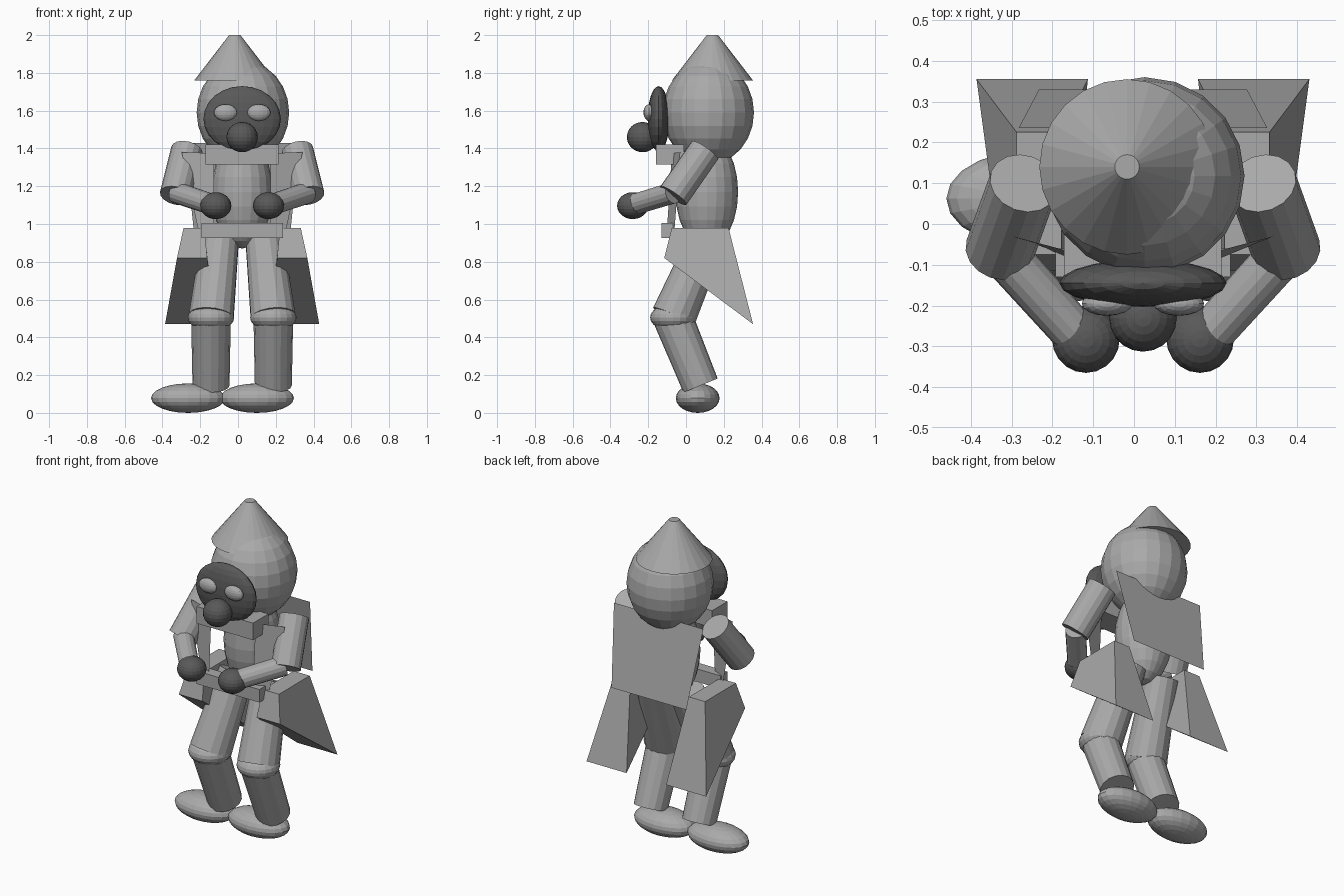
import bpy, bmesh, math
from mathutils import Vector, Matrix

if "Cube" in bpy.data.objects:
    bpy.data.objects.remove(bpy.data.objects["Cube"])

CX = 0.022  # body axis


def material(name, v):
    m = bpy.data.materials.new(name)
    m.diffuse_color = (v, v, v, 1)
    m.use_nodes = True
    m.node_tree.nodes["Principled BSDF"].inputs["Base Color"].default_value = m.diffuse_color
    return m


GREY = material("light_grey", 0.40)
DARK = material("dark_grey", 0.10)


def finish(name, bm, mat):
    me = bpy.data.meshes.new(name)
    bm.to_mesh(me)
    bm.free()
    me.materials.append(mat)
    ob = bpy.data.objects.new(name, me)
    bpy.context.collection.objects.link(ob)
    return ob


def ellipsoid(name, c, r, mat=GREY, seg=20, rings=12):
    bm = bmesh.new()
    bmesh.ops.create_uvsphere(bm, u_segments=seg, v_segments=rings, radius=1,
                              matrix=Matrix.Translation(c) @ Matrix.Diagonal((*r, 1)))
    return finish(name, bm, mat)


def tube(name, a, b, r1, r2, mat=GREY, seg=16):
    a, b = Vector(a), Vector(b)
    d = b - a
    bm = bmesh.new()
    bmesh.ops.create_cone(bm, cap_ends=True, segments=seg, radius1=r1, radius2=r2, depth=d.length,
                          matrix=Matrix.Translation((a + b) / 2) @ d.to_track_quat('Z', 'Y').to_matrix().to_4x4())
    return finish(name, bm, mat)


def box(name, lo, hi, mat=GREY):
    lo, hi = Vector(lo), Vector(hi)
    bm = bmesh.new()
    bmesh.ops.create_cube(bm, size=1, matrix=Matrix.Translation((lo + hi) / 2) @ Matrix.Diagonal((*(hi - lo), 1)))
    return finish(name, bm, mat)


def polygon_mesh(name, pts, faces, mat=GREY):
    bm = bmesh.new()
    vs = [bm.verts.new(p) for p in pts]
    for f in faces:
        bm.faces.new([vs[i] for i in f])
    if len(faces) > 1:
        bmesh.ops.recalc_face_normals(bm, faces=bm.faces)
    return finish(name, bm, mat)


# Head and pointed hat
ellipsoid("head", (CX + 0.004, 0.118, 1.59), (0.245, 0.242, 0.275))
tube("hat", (-0.017, 0.14, 1.76), (-0.017, 0.14, 2.0), 0.215, 0.03, seg=24)

# Dark face with nose
ellipsoid("face_mask", (CX, -0.145, 1.557), (0.205, 0.058, 0.173), DARK)
ellipsoid("nose", (CX, -0.23, 1.46), (0.083, 0.083, 0.08), DARK)

# Torso, collar and belt
ellipsoid("torso", (CX, 0.11, 1.17), (0.16, 0.166, 0.30))
box("collar", (CX - 0.193, -0.16, 1.315), (CX + 0.193, -0.01, 1.42))
box("belt", (CX - 0.215, -0.13, 0.925), (CX + 0.215, -0.06, 1.005))

# Slanted back sheet of the coat
polygon_mesh("coat_back", [(CX - 0.305, 0.235, 1.43), (CX + 0.305, 0.235, 1.43),
                           (CX + 0.255, 0.33, 0.955), (CX - 0.255, 0.33, 0.955)], [(0, 1, 2, 3)])

for side, s in (("left", -1), ("right", 1)):
    def p(x, y, z):
        return (CX + s * x, y, z)

    ellipsoid(side + "_eye", p(0.088, -0.195, 1.59), (0.062, 0.03, 0.044), seg=16, rings=10)

    # Front coat panel
    quad = [p(0.15, -0.075, 1.375), p(0.32, -0.03, 1.38), p(0.235, -0.06, 0.98), p(0.15, -0.10, 0.98)]
    polygon_mesh(side + "_coat_front", quad, [(0, 1, 2, 3) if s < 0 else (3, 2, 1, 0)])

    # Flared coat tail
    tail = [p(0.20, -0.075, 0.98), p(0.31, -0.075, 0.98), p(0.31, 0.225, 0.98), p(0.20, 0.225, 0.98),
            p(0.185, -0.115, 0.82), p(0.345, -0.115, 0.82), p(0.408, 0.355, 0.47), p(0.135, 0.355, 0.47)]
    polygon_mesh(side + "_coat_tail", tail, [(0, 1, 2, 3), (7, 6, 5, 4), (0, 4, 5, 1),
                                             (1, 5, 6, 2), (2, 6, 7, 3), (3, 7, 4, 0)])

    # Arm and hand
    tube(side + "_upper_arm", p(0.292, 0.10, 1.39), p(0.352, -0.067, 1.15), 0.085, 0.085)
    tube(side + "_forearm", p(0.345, -0.07, 1.165), p(0.15, -0.285, 1.10), 0.058, 0.056)
    ellipsoid(side + "_hand", p(0.14, -0.282, 1.097), (0.083, 0.083, 0.071), DARK)

    # Leg and foot
    tube(side + "_thigh", p(0.115, 0.12, 0.94), p(0.163, -0.065, 0.51), 0.10, 0.12)
    ellipsoid(side + "_knee", p(0.165, -0.068, 0.505), (0.123, 0.122, 0.073))
    tube(side + "_shin", p(0.165, -0.068, 0.50), p(0.165, 0.077, 0.145), 0.105, 0.098)
    ellipsoid(side + "_foot", (-0.082 + s * 0.182, 0.062, 0.078), (0.196, 0.116, 0.078))
